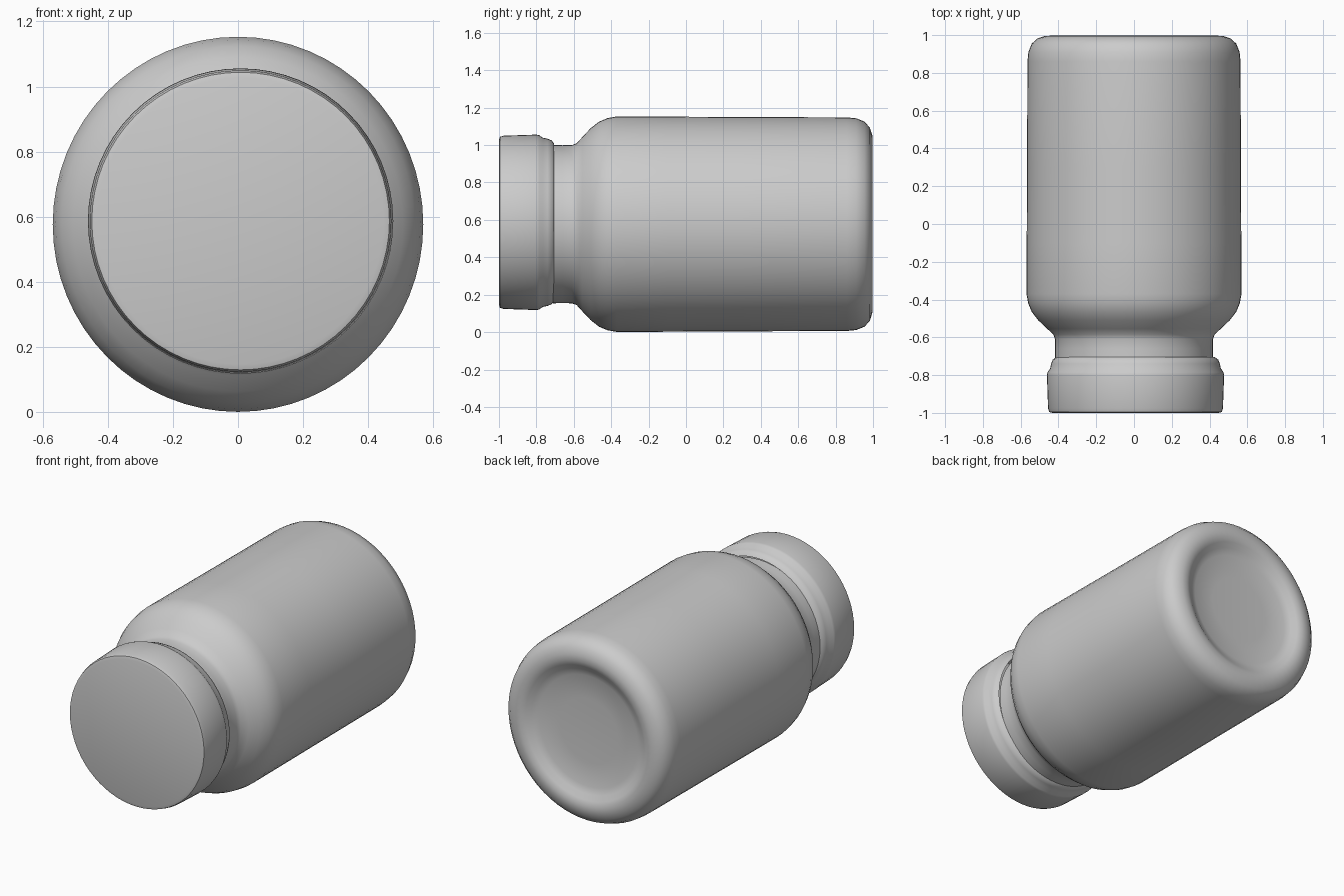
import bpy, bmesh, math

if "Cube" in bpy.data.objects:
    bpy.data.objects.remove(bpy.data.objects["Cube"])

SEGMENTS = 64


def lathe(name, profile, cx, cz, sx=1.0, angle=40):
    """Turn (radius, y) points around a lengthwise axis; radius 0 closes to a pole."""
    bm = bmesh.new()
    rings = []
    for r, y in profile:
        if r == 0:
            rings.append([bm.verts.new((cx, y, cz))])
        else:
            rings.append([bm.verts.new((cx + sx * r * math.cos(t), y, cz + r * math.sin(t)))
                          for t in (2 * math.pi * i / SEGMENTS for i in range(SEGMENTS))])
    for a, b in zip(rings, rings[1:]):
        for i in range(SEGMENTS):
            j = (i + 1) % SEGMENTS
            if len(a) == 1:
                bm.faces.new((a[0], b[i], b[j]))
            elif len(b) == 1:
                bm.faces.new((a[i], b[0], a[j]))
            else:
                bm.faces.new((a[i], b[i], b[j], a[j]))
    bmesh.ops.recalc_face_normals(bm, faces=bm.faces)
    # An open profile has no inside, so make sure the front ring of faces points outward
    bm.faces.ensure_lookup_table()
    f = max(bm.faces, key=lambda f: f.calc_center_median().z)
    if f.normal.z < 0:
        bmesh.ops.reverse_faces(bm, faces=bm.faces)
    mesh = bpy.data.meshes.new(name)
    bm.to_mesh(mesh)
    bm.free()
    ob = bpy.data.objects.new(name, mesh)
    bpy.context.collection.objects.link(ob)
    bpy.ops.object.select_all(action='DESELECT')
    ob.select_set(True)
    bpy.context.view_layer.objects.active = ob
    bpy.ops.object.shade_smooth_by_angle(angle=math.radians(angle))
    return ob


# Bottle: neck, rounded shoulder, straight wall, rounded heel and dished base
lathe("bottle", [
    (0.423, -0.71), (0.422, -0.66), (0.423, -0.61), (0.432, -0.585),
    (0.465, -0.555), (0.513, -0.51), (0.548, -0.465), (0.567, -0.42),
    (0.576, -0.37), (0.575, -0.1), (0.573, 0.3), (0.571, 0.86),
    (0.566, 0.91), (0.548, 0.955), (0.516, 0.983), (0.475, 0.996),
    (0.44, 0.997), (0.41, 0.985), (0.38, 0.965), (0.34, 0.95),
    (0.2, 0.943), (0, 0.94)], 0.0, 0.577, 0.988, 60)

# Cap: flat front, plain skirt, small stepped lip tucked against the neck
lathe("cap", [
    (0, -1.0), (0.44, -1.0), (0.457, -0.995), (0.463, -0.975),
    (0.469, -0.80), (0.466, -0.785), (0.452, -0.765), (0.447, -0.74),
    (0.438, -0.718), (0.42, -0.705)], 0.008, 0.587)
